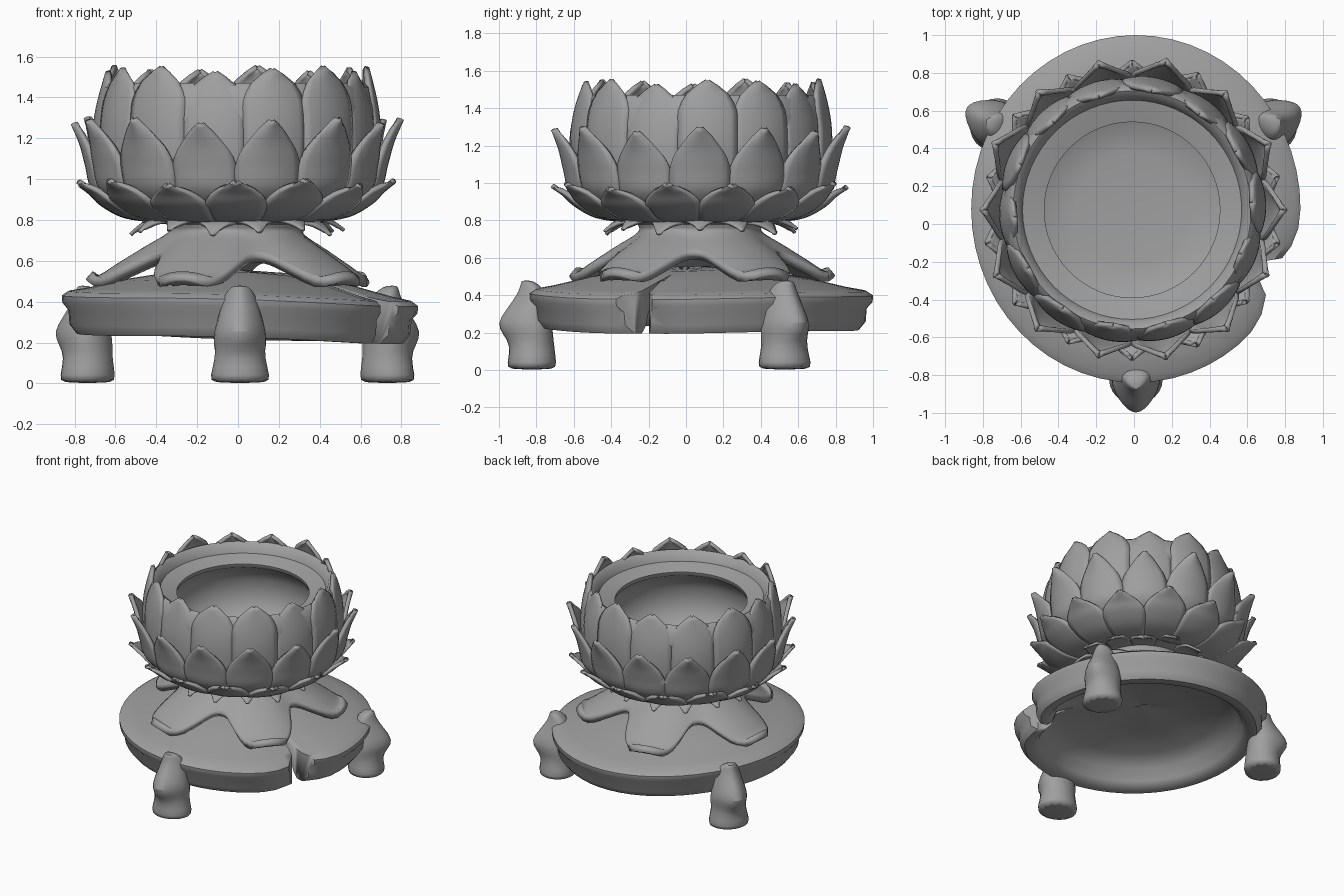
import bpy, bmesh, math
from math import sin, cos, pi, radians
from mathutils import Vector

cube = bpy.data.objects.get("Cube")
if cube:
    bpy.data.objects.remove(cube, do_unlink=True)

stone = bpy.data.materials.new("grey_stone")
stone.use_nodes = True
GREY = (0.35, 0.35, 0.35, 1)
stone.diffuse_color = GREY
stone.node_tree.nodes["Principled BSDF"].inputs["Base Color"].default_value = GREY

CENTRE = Vector((-0.01, 0.075, 0))


def finish(name, bm, angle=50, thickness=0, subdiv=0, location=CENTRE):
    """Turn a bmesh into a smooth shaded stone object."""
    bmesh.ops.remove_doubles(bm, verts=bm.verts, dist=0.0005)
    bmesh.ops.recalc_face_normals(bm, faces=bm.faces)
    mesh = bpy.data.meshes.new(name)
    bm.to_mesh(mesh)
    bm.free()
    mesh.materials.append(stone)
    ob = bpy.data.objects.new(name, mesh)
    bpy.context.collection.objects.link(ob)
    ob.location = location
    if thickness:
        mod = ob.modifiers.new("thickness", 'SOLIDIFY')
        mod.thickness, mod.offset = thickness, 0
    if subdiv:
        mod = ob.modifiers.new("soften", 'SUBSURF')
        mod.levels = mod.render_levels = subdiv
    bpy.ops.object.select_all(action='DESELECT')
    ob.select_set(True)
    bpy.context.view_layer.objects.active = ob
    bpy.ops.object.shade_smooth_by_angle(angle=radians(angle))
    return ob


def skin(bm, rows, closed=True):
    """Bridge equal rows of points with quads."""
    vs = [[bm.verts.new(p) for p in row] for row in rows]
    n = len(rows[0])
    for a, b in zip(vs, vs[1:]):
        for i in range(n if closed else n - 1):
            j = (i + 1) % n
            bm.faces.new((a[i], a[j], b[j], b[i]))
    return vs


def polar(r, a, z):
    return Vector((r * cos(a), r * sin(a), z))


def sample(path, t):
    """Smoothly interpolate a short list of (r, z) points."""
    s = min(max(t, 0), 1) * (len(path) - 1)
    i = min(int(s), len(path) - 2)
    f = s - i
    p = [Vector(path[min(max(k, 0), len(path) - 1)]) for k in range(i - 1, i + 3)]
    return 0.5 * (2 * p[1] + (p[2] - p[0]) * f + (2 * p[0] - 5 * p[1] + 4 * p[2] - p[3]) * f * f
                  + (3 * p[1] - p[0] - 3 * p[2] + p[3]) * f ** 3)


# Lotus bowl: outer wall, rounded lip, inner ledge and hollow that follows the outer wall
bowl_profile = [(0, .76), (.3, .77), (.42, .8), (.55, .83), (.65, .91), (.685, 1.05), (.69, 1.2),
                (.68, 1.35), (.655, 1.45), (.63, 1.47), (.6, 1.45), (.58, 1.4), (.52, 1.385),
                (.465, 1.37), (.47, 1.34), (.55, 1.29), (.6, 1.19), (.605, 1.07), (.56, .95),
                (.46, .885), (.3, .865), (0, .86)]
bm = bmesh.new()
skin(bm, [[polar(r, 2 * pi * i / 64, z) for i in range(64)] for r, z in bowl_profile])
finish("lotus_bowl", bm)


# Petal tiers
def petal_tier(name, phase, path, spread, bulge, thickness, outline):
    bm = bmesh.new()
    count, steps, across = 14, 16, 8
    for k in range(count):
        mid = phase + 2 * pi * k / count
        wobble = .01 * sin(k * 2.3)
        rows = []
        for v in range(steps + 1):
            t = v / steps
            r, z = sample(path, t)
            half = sample([(w, 0) for w in outline], t)[0] * spread * pi / count
            row = []
            for u in range(across + 1):
                s = 2 * u / across - 1
                rr = r + bulge * (.4 - s * s) + wobble * t
                row.append(polar(rr, mid + s * half, z + wobble * t * 1.5))
            rows.append(row)
        skin(bm, rows, closed=False)
    return finish(name, bm, thickness=thickness)


front = -pi / 2
between = front + pi / 14
broad_leaf = [1, 1, 1.02, .98, .8, .45, .03]
petal_tier("upper_petals", between + radians(3.5),
           [(.66, .95), (.685, 1.1), (.688, 1.25), (.67, 1.38), (.63, 1.535)],
           1.03, .016, .025, [1, 1, 1, 1, 1, 1, 1, .72, .03])
petal_tier("middle_petals", between,
           [(.56, .84), (.685, .95), (.72, 1.07), (.75, 1.18), (.795, 1.285)],
           1.02, .025, .025, broad_leaf)
petal_tier("lower_petals", front,
           [(.4, .8), (.55, .825), (.66, .885), (.72, .94), (.785, .985)],
           1.05, .015, .025, broad_leaf)
petal_tier("under_petals", between,
           [(.3, .785), (.39, .795), (.46, .785), (.52, .74)],
           1, .01, .018, [.8, 1, 1.05, .95, .62, .28, .02])

# Stem: a flared skirt that ends in five drooping lobes
stem_path = [(.31, .79), (.30, .75), (.33, .71), (.44, .645), (.57, .565), (.67, .505), (.72, .53)]
first_lobe = radians(-40)
bm = bmesh.new()
rows = []
for v in range(17):
    row = []
    for i in range(120):
        a = 2 * pi * i / 120
        lobe = abs(cos(2.5 * (a - first_lobe))) ** 2.4
        r, z = sample(stem_path, v / 16 * (.5 + .5 * lobe))
        row.append(polar(r, a, z - .035 * (1 - lobe) * (v / 16) ** 2))
    rows.append(row)
skin(bm, rows)
finish("stem_lobes", bm, thickness=.05)

# Base plate: domed top, grooved rim, thick edge and hollow underside, slightly tilted
plate_profile = [(0, .55), (.3, .54), (.55, .495), (.75, .445), (.84, .428), (.872, .405), (.87, .37),
                 (.84, .335), (.835, .265), (.8, .22), (.74, .22), (.7, .26), (.665, .345),
                 (.55, .4), (.3, .45), (0, .47)]
notch = radians(-25)
bm = bmesh.new()
rows = []
for r, z in plate_profile:
    row = []
    for i in range(56):
        a = 2 * pi * i / 56
        gap = (a - notch + pi) % (2 * pi) - pi
        dip = 1 - .1 * math.exp(-(gap / .2) ** 2)
        p = polar(r * dip, a, z)
        row.append((p.x, p.y * 1.055, p.z - .03 * p.x + .006 * sin(3 * a)))
    rows.append(row)
skin(bm, rows)
plate = finish("base_plate", bm, location=(.01, .08, 0))

# Broken notch in the plate, cut by a flared wedge
bm = bmesh.new()
wedge = [(.48, -.01), (.66, -.03), (.73, -.045), (.79, -.1), (1.1, -.35),
         (1.1, .3), (.79, .075), (.73, .035), (.66, .02)]
turn = [Vector((r * cos(notch) - s * sin(notch), r * sin(notch) + s * cos(notch), 0)) for r, s in wedge]
rings = skin(bm, [[p + Vector((0, 0, z)) for p in turn] for z in (.1, .7)])
for ring in rings:
    bm.faces.new(ring)
cutter = finish("notch_cutter", bm, location=plate.location)
cutter.hide_render = True
cut = plate.modifiers.new("notch", 'BOOLEAN')
cut.operation, cut.object, cut.solver = 'DIFFERENCE', cutter, 'EXACT'
bpy.context.view_layer.update()
depsgraph = bpy.context.evaluated_depsgraph_get()
plate.data = bpy.data.meshes.new_from_object(plate.evaluated_get(depsgraph))
plate.modifiers.clear()
bpy.data.objects.remove(cutter, do_unlink=True)

# Three feet with beaked tops: height, outward distance, depth and width of each section
foot_sections = [(0, .83, .13, .145), (.03, .83, .14, .155), (.13, .825, .12, .125),
                 (.19, .85, .14, .13), (.25, .87, .155, .13), (.33, .85, .115, .105),
                 (.41, .825, .08, .085), (.46, .84, .05, .06), (.48, .86, .025, .03)]
feet = {"front_foot": (-90, (.01, .005, 0)), "back_left_foot": (31, (.02, .1, 0)),
        "back_right_foot": (149, (-.025, .1, 0))}
for name, (angle, place) in feet.items():
    a = radians(angle)
    out, side = polar(1, a, 0), polar(1, a + pi / 2, 0)
    bm = bmesh.new()
    rows = []
    for z, d, rx, ry in foot_sections:
        beak = .35 if z > .15 else 0
        row = []
        for i in range(12):
            q = 2 * pi * i / 12
            width = ry * sin(q) * (1 - beak * cos(q))
            row.append(out * (d + rx * cos(q)) + side * width + Vector((0, 0, z)))
        rows.append(row)
    rings = skin(bm, rows)
    for ring in (rings[0], rings[-1]):
        bm.faces.new(ring)
    finish(name, bm, subdiv=1, location=place)
